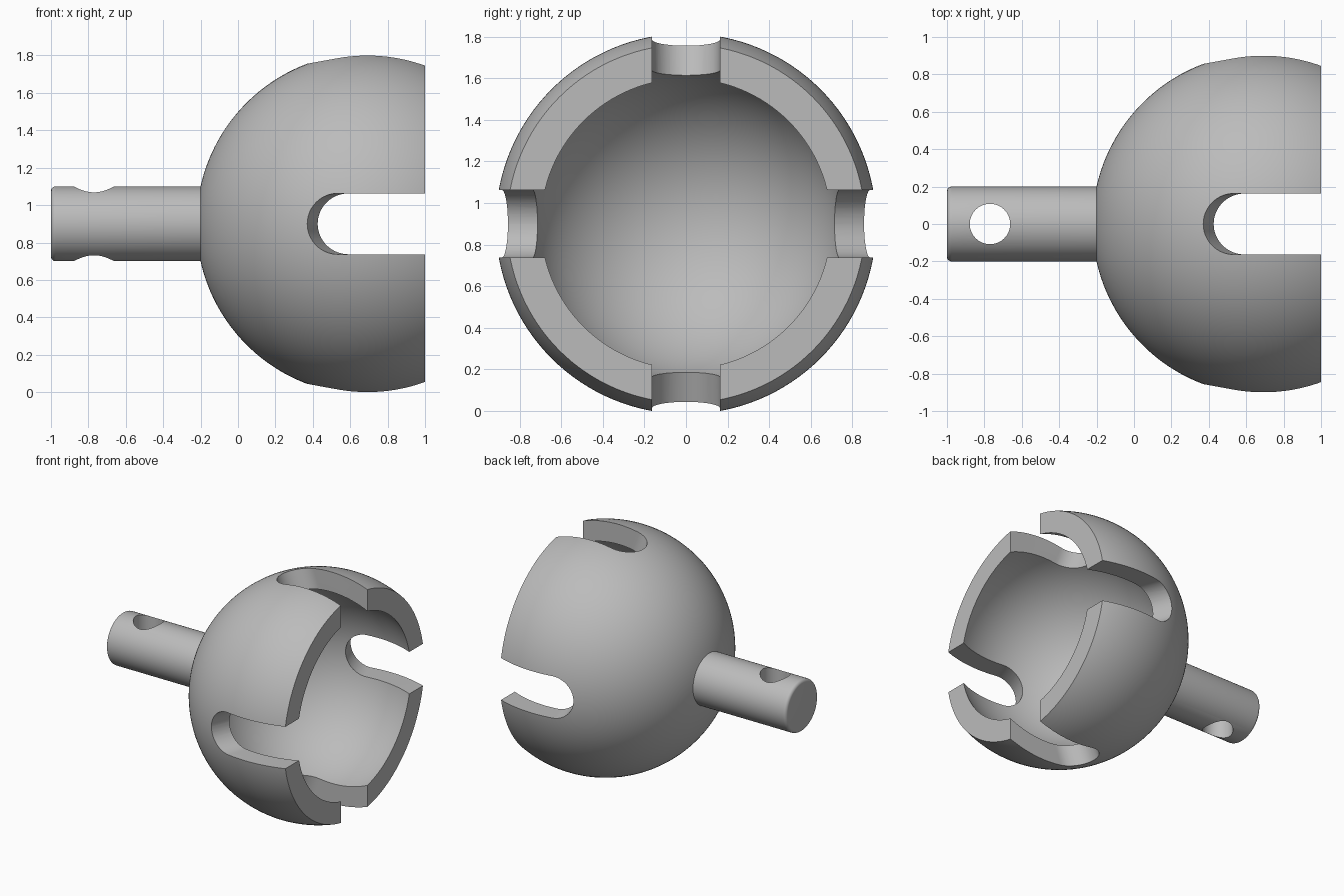
import bpy, bmesh
from math import sin, cos, tan, pi, radians, sqrt, asin
from mathutils import Matrix, Vector

cube = bpy.data.objects.get("Cube")
if cube:
    bpy.data.objects.remove(cube, do_unlink=True)

AXIS_Z = 0.9                   # height of the turning axis
CENTRE_X = 0.692               # centre of the hollow ball
R_OUT, R_IN = 0.9145, 0.762
SHANK_R, FILLET = 0.2, 0.025
SLOT_HALF, SLOT_TILT = 0.163, radians(21.5)
HOLE_X, HOLE_R = -0.77, 0.108

grey = bpy.data.materials.new("plain_grey")
grey.use_nodes = True
colour = (0.5, 0.5, 0.5, 1)
grey.diffuse_color = colour
grey.node_tree.nodes["Principled BSDF"].inputs["Base Color"].default_value = colour


def make_object(name, bm):
    bmesh.ops.recalc_face_normals(bm, faces=bm.faces)
    mesh = bpy.data.meshes.new(name)
    bm.to_mesh(mesh)
    bm.free()
    obj = bpy.data.objects.new(name, mesh)
    bpy.context.collection.objects.link(obj)
    mesh.materials.append(grey)
    return obj


def arc(cx, radius, start, end, steps):
    """Arc in the (x, radius) plane, angle measured from -x."""
    angles = [start + (end - start) * i / steps for i in range(steps + 1)]
    return [(cx - radius * cos(a), radius * sin(a)) for a in angles]


# Turned body: rounded shank, outer ball, flat rim, hollow inside
rim = 1 - CENTRE_X
profile = [(-1, 0)]
profile += [(x, r + SHANK_R - FILLET) for x, r in arc(-1 + FILLET, FILLET, 0, pi / 2, 6)]
profile += arc(CENTRE_X, R_OUT, asin(SHANK_R / R_OUT), pi - asin(sqrt(R_OUT**2 - rim**2) / R_OUT), 56)
profile += arc(CENTRE_X, R_IN, pi - asin(sqrt(R_IN**2 - rim**2) / R_IN), 0, 56)

bm = bmesh.new()
points = [bm.verts.new((x, 0, r)) for x, r in profile]
edges = [bm.edges.new(pair) for pair in zip(points, points[1:])]
bmesh.ops.spin(bm, geom=points + edges, cent=(0, 0, 0), axis=(1, 0, 0),
               angle=2 * pi, steps=128)
bmesh.ops.remove_doubles(bm, verts=bm.verts, dist=0.0002)
bmesh.ops.translate(bm, verts=bm.verts, vec=(0, 0, AXIS_Z))
body = make_object("slotted_ball_socket", bm)


# Open slot cutter with a tilted round end
def slot_ring(bm, r):
    semi = SLOT_HALF / cos(SLOT_TILT)
    x0 = 0.37 + semi - (r - 0.856) * tan(SLOT_TILT)
    ring = [(x0 - semi * cos(a), SLOT_HALF * sin(a), r)
            for a in [pi * (i / 32 - 0.5) for i in range(33)]]
    ring += [(1.6, SLOT_HALF, r), (1.6, -SLOT_HALF, r)]
    return [bm.verts.new(p) for p in ring]


def slot_cutter(turn):
    bm = bmesh.new()
    low, high = slot_ring(bm, 0.5), slot_ring(bm, 1.2)
    bm.faces.new(low)
    bm.faces.new(high)
    for i in range(len(low)):
        bm.faces.new((low[i - 1], low[i], high[i], high[i - 1]))
    bm.transform(Matrix.Translation((0, 0, AXIS_Z)) @ Matrix.Rotation(turn, 4, 'X'))
    return make_object("slot_cutter", bm)


cutters = [slot_cutter(k * pi / 2) for k in range(4)]

# Cross hole through the shank
bm = bmesh.new()
bmesh.ops.create_cone(bm, cap_ends=True, segments=64, radius1=HOLE_R, radius2=HOLE_R,
                      depth=1, matrix=Matrix.Translation((HOLE_X, 0, AXIS_Z)))
cutters.append(make_object("pin_hole_cutter", bm))

bpy.ops.object.select_all(action='DESELECT')
bpy.context.view_layer.objects.active = body
body.select_set(True)
for cutter in cutters:
    cutter.hide_render = True
    mod = body.modifiers.new("cut", 'BOOLEAN')
    mod.operation = 'DIFFERENCE'
    mod.solver = 'EXACT'
    mod.object = cutter
    bpy.ops.object.modifier_apply(modifier=mod.name)
    bpy.data.objects.remove(cutter, do_unlink=True)

bpy.ops.object.shade_smooth_by_angle(angle=radians(30))
